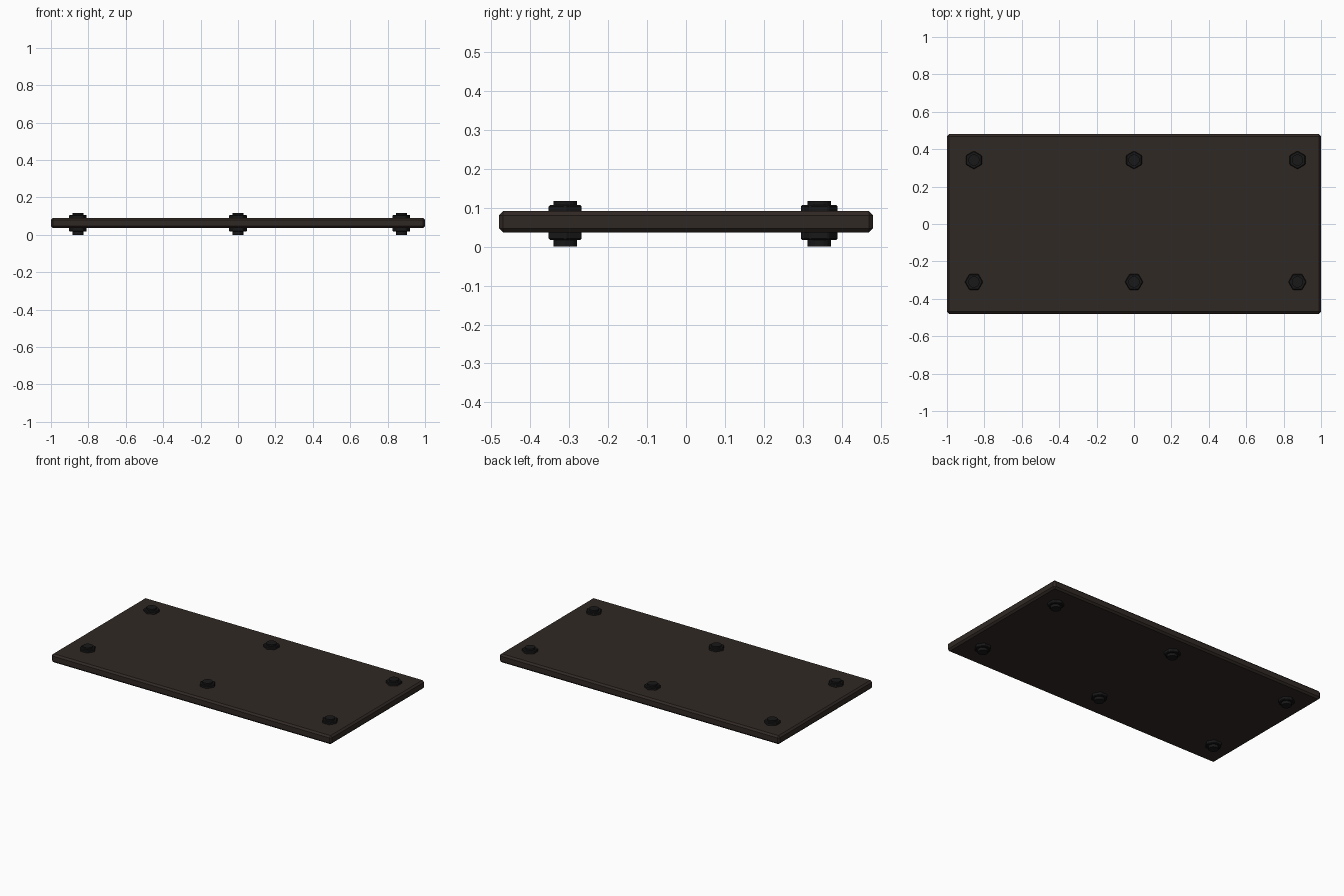
import bpy
from math import radians

if "Cube" in bpy.data.objects:
    bpy.data.objects.remove(bpy.data.objects["Cube"])


def material(name, color):
    m = bpy.data.materials.new(name)
    m.diffuse_color = (*color, 1)
    m.use_nodes = True
    m.node_tree.nodes["Principled BSDF"].inputs["Base Color"].default_value = m.diffuse_color
    return m


def finish(obj, name, mat, bevel):
    obj.name = name
    obj.data.materials.append(mat)
    if bevel:
        mod = obj.modifiers.new("chamfer", "BEVEL")
        mod.width = bevel
        mod.segments = 1
    return obj


def prism(name, sides, radius, x, y, z0, z1, turn, mat, bevel):
    bpy.ops.mesh.primitive_cylinder_add(
        vertices=sides, radius=radius, depth=z1 - z0,
        location=(x, y, (z0 + z1) / 2), rotation=(0, 0, radians(turn)))
    return finish(bpy.context.object, name, mat, bevel)


plate_mat = material("dark_brown_metal", (0.03, 0.022, 0.018))
bolt_mat = material("black_metal", (0.009, 0.009, 0.010))

# Chamfered plate
bpy.ops.mesh.primitive_cube_add(size=1, location=(0, 0, 0.0635))
plate = bpy.context.object
plate.scale = (2.0, 0.96, 0.055)
bpy.ops.object.transform_apply(location=False, rotation=False, scale=True)
finish(plate, "plate", plate_mat, 0.011)

# Bolts: a shank through the plate with a hex head above and a nut below
for y, turn in ((0.342, 0), (-0.31, 30)):
    for x in (-0.856, 0.0, 0.874):
        prism("bolt_shank", 16, 0.030, x, y, 0.0, 0.117, 0, bolt_mat, 0)
        prism("bolt_head", 6, 0.0488, x, y, 0.085, 0.107, turn, bolt_mat, 0.004)
        prism("bolt_nut", 6, 0.0488, x, y, 0.017, 0.042, turn, bolt_mat, 0.004)
